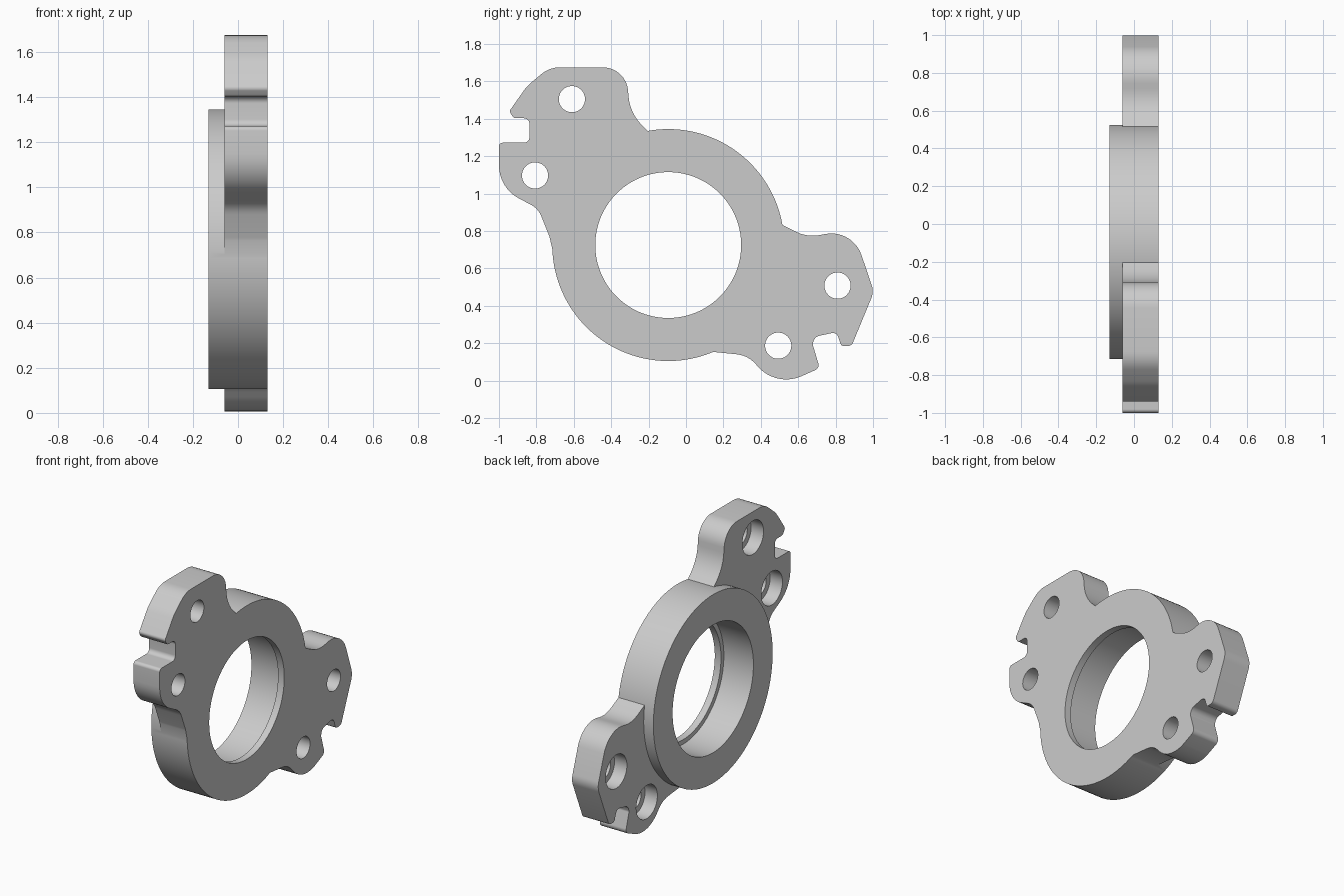
import bpy, bmesh, math
from mathutils import Vector

default = bpy.data.objects.get("Cube")
if default:
    bpy.data.objects.remove(default, do_unlink=True)

FRONT, EAR_BACK, COLLAR_BACK = 0.13, -0.06, -0.13
CENTRE = (-0.095, 0.725)

metal = bpy.data.materials.new("grey metal")
metal.use_nodes = True
grey = (0.6, 0.6, 0.6, 1)
metal.diffuse_color = grey
metal.node_tree.nodes["Principled BSDF"].inputs["Base Color"].default_value = grey


def prism(name, outline, x0, x1):
    """Extrude a closed (y, z) outline along x."""
    bm = bmesh.new()
    face = bm.faces.new([bm.verts.new((x0, y, z)) for y, z in outline])
    grown = bmesh.ops.extrude_face_region(bm, geom=[face])["geom"]
    moved = [g for g in grown if isinstance(g, bmesh.types.BMVert)]
    bmesh.ops.translate(bm, verts=moved, vec=(x1 - x0, 0, 0))
    bmesh.ops.recalc_face_normals(bm, faces=bm.faces)
    mesh = bpy.data.meshes.new(name)
    bm.to_mesh(mesh)
    bm.free()
    mesh.materials.append(metal)
    obj = bpy.data.objects.new(name, mesh)
    bpy.context.collection.objects.link(obj)
    return obj


def circle(centre, radius, count):
    turns = [math.tau * (i + 0.5) / count for i in range(count)]
    return [(centre[0] + radius * math.cos(a), centre[1] + radius * math.sin(a)) for a in turns]


def rounded(corners):
    """Replace each (y, z, radius) corner by a tangent arc."""
    points = []
    for i, (y, z, radius) in enumerate(corners):
        corner = Vector((y, z))
        if not radius:
            points.append(corner)
            continue
        before = (Vector(corners[i - 1][:2]) - corner).normalized()
        after = (Vector(corners[(i + 1) % len(corners)][:2]) - corner).normalized()
        half = before.angle(after) / 2
        middle = corner + (before + after).normalized() * radius / math.sin(half)
        start = corner + before * radius / math.tan(half) - middle
        end = corner + after * radius / math.tan(half) - middle
        sweep = math.pi - 2 * half
        steps = max(3, math.ceil(sweep / math.radians(8)))
        for k in range(steps + 1):
            t = k / steps
            arc = start * math.sin((1 - t) * sweep) + end * math.sin(t * sweep)
            points.append(middle + arc / math.sin(sweep))
    return points


def combine(target, other, operation):
    mod = target.modifiers.new(operation.title(), "BOOLEAN")
    mod.operation, mod.solver, mod.object = operation, "EXACT", other
    bpy.context.view_layer.objects.active = target
    bpy.ops.object.modifier_apply(modifier=mod.name)
    bpy.data.objects.remove(other, do_unlink=True)


# Round collar
flange = prism("flange", circle(CENTRE, 0.62, 144), COLLAR_BACK, FRONT)

# Mounting ears, with their ends buried in the collar
upper_ear = [
    (-.09, 1.22, 0), (-.3, 1.43, .25), (-.32, 1.675, .135), (-.73, 1.675, .15),
    (-.85, 1.575, .2), (-.945, 1.44, .02), (-.92, 1.403, .02), (-.837, 1.403, .03),
    (-.837, 1.272, .03), (-1, 1.272, .02), (-1, 1.03, .2), (-.79, .92, .12),
    (-.73, .77, .1), (-.705, .66, 0), (-.6, .65, 0),
]
lower_ear = [
    (.34, .92, 0), (.65, .765, .2), (.89, .813, .17), (1.005, .475, .1),
    (.885, .185, .03), (.83, .185, .02), (.805, .26, .03), (.69, .235, .04),
    (.677, .195, .02), (.715, .067, .03), (.485, -.035, .2), (.33, .135, .15),
    (.08, .16, 0),
]
for name, corners in (("upper_ear", upper_ear), ("lower_ear", lower_ear)):
    combine(flange, prism(name, rounded(corners), EAR_BACK, FRONT), "UNION")


# Stepped holes: narrow through the front, wider from the back
def stepped_hole(centre, narrow, wide, ledge, count):
    for radius, end in ((wide, ledge), (narrow, 0.3)):
        cutter = prism("hole_cutter", circle(centre, radius, count), -0.3, end)
        cutter.hide_render = True
        combine(flange, cutter, "DIFFERENCE")


stepped_hole(CENTRE, 0.39, 0.42, 0.085, 128)
for bolt in ((-.61, 1.505), (-.807, 1.097), (.81, .508), (.493, .187)):
    stepped_hole(bolt, 0.07, 0.11, 0.03, 48)

# Smooth walls with crisp rims
bpy.ops.object.select_all(action="DESELECT")
flange.select_set(True)
bpy.context.view_layer.objects.active = flange
bpy.ops.object.shade_smooth_by_angle(angle=math.radians(30))
